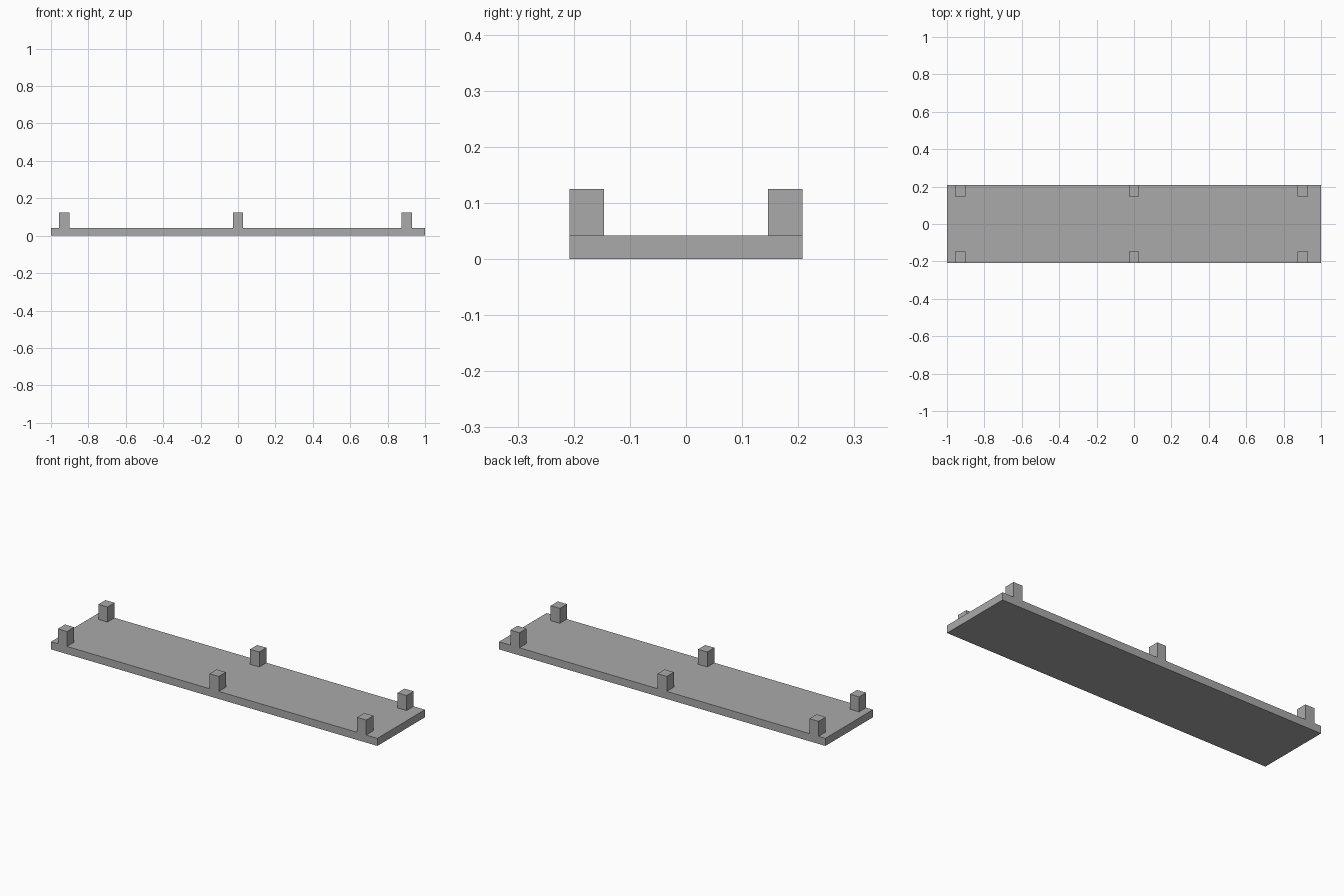
import bpy

cube = bpy.data.objects.get("Cube")
if cube:
    bpy.data.objects.remove(cube, do_unlink=True)

GREY = (0.4, 0.4, 0.4, 1.0)
grey = bpy.data.materials.new("plain grey")
grey.use_nodes = True
grey.diffuse_color = GREY
grey.node_tree.nodes["Principled BSDF"].inputs["Base Color"].default_value = GREY


def box(name, low, high):
    """Add a grey box between two opposite corners."""
    centre = [(a + b) / 2 for a, b in zip(low, high)]
    bpy.ops.mesh.primitive_cube_add(size=1, location=centre)
    obj = bpy.context.object
    obj.name = name
    obj.scale = [b - a for a, b in zip(low, high)]
    bpy.ops.object.transform_apply(location=False, rotation=False, scale=True)
    obj.data.materials.append(grey)
    return obj


HALF_DEPTH = 0.208
SLAB_TOP = 0.042
POST_TOP = 0.125
POST_WIDTH = 0.056
POST_DEPTH = 0.062

# Flat base slab
box("base_slab", (-1, -HALF_DEPTH, 0), (1, HALF_DEPTH, SLAB_TOP))

# Three pairs of posts flush with the long edges
for label, x in (("right", -0.93), ("middle", 0), ("left", 0.903)):
    for side, y in (("front", -HALF_DEPTH), ("back", HALF_DEPTH - POST_DEPTH)):
        box(f"{side}_{label}_post",
            (x - POST_WIDTH / 2, y, SLAB_TOP),
            (x + POST_WIDTH / 2, y + POST_DEPTH, POST_TOP))
